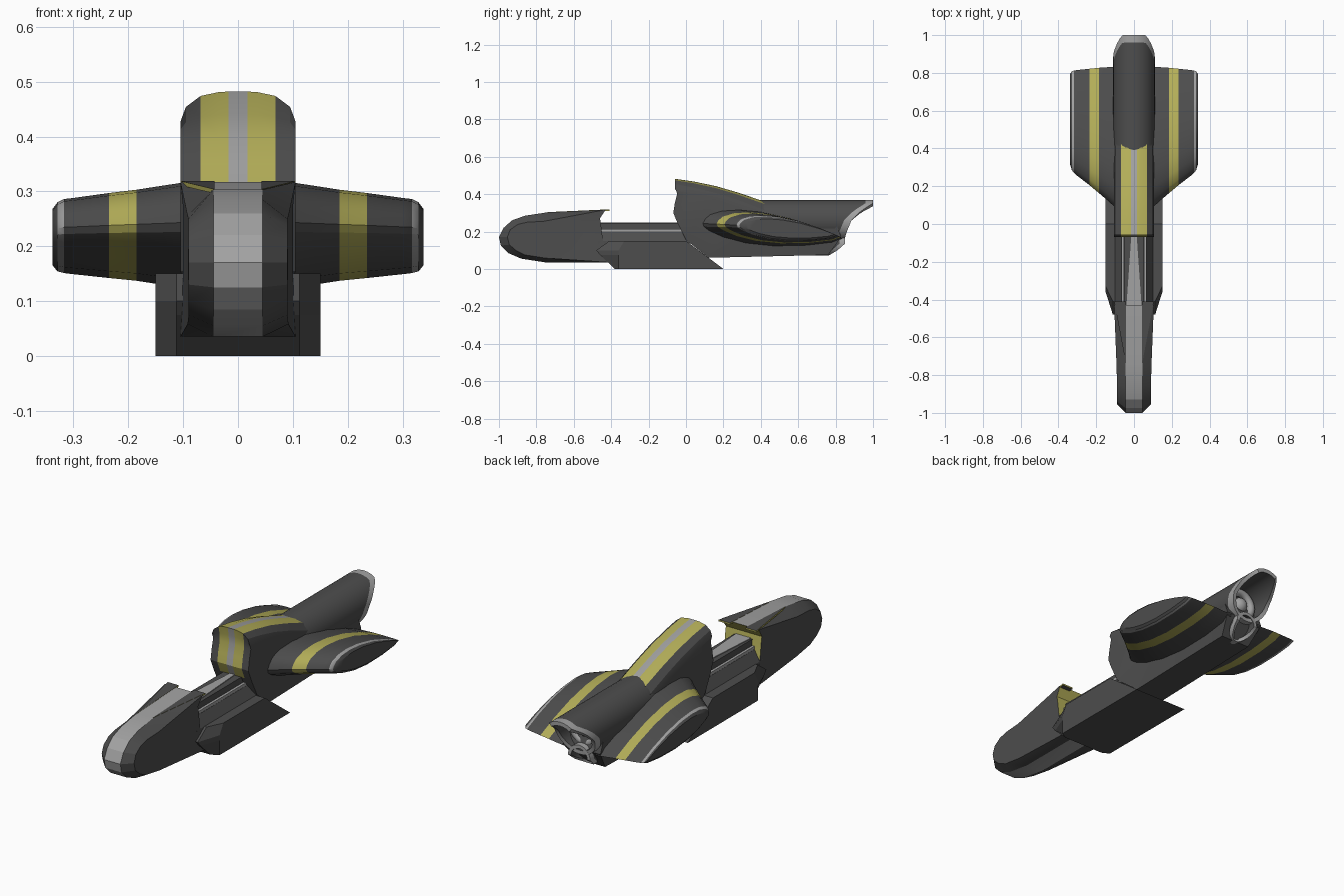
import bpy, bmesh
from math import sin, cos, pi

if "Cube" in bpy.data.objects:
    bpy.data.objects.remove(bpy.data.objects["Cube"])


def material(name, rgb):
    m = bpy.data.materials.new(name)
    m.diffuse_color = (*rgb, 1)
    m.use_nodes = True
    m.node_tree.nodes["Principled BSDF"].inputs["Base Color"].default_value = m.diffuse_color
    return m


DARK = material("dark_grey", (0.075, 0.075, 0.075))
LIGHT = material("light_grey", (0.36, 0.36, 0.36))
YELLOW = material("yellow", (0.46, 0.43, 0.1))
MATS = [DARK, LIGHT, YELLOW]


def loft(name, sections, paint=None, smooth=20):
    """Skin closed point loops, capping both ends; paint(section, point) picks a material."""
    bm = bmesh.new()
    rings = [[bm.verts.new(p) for p in s] for s in sections]
    n = len(rings[0])
    for i in range(len(rings) - 1):
        for j in range(n):
            k = (j + 1) % n
            f = bm.faces.new((rings[i][j], rings[i][k], rings[i + 1][k], rings[i + 1][j]))
            f.material_index = paint(i, j) if paint else 0
    bm.faces.new(rings[0])
    bm.faces.new(rings[-1])
    bmesh.ops.remove_doubles(bm, verts=bm.verts, dist=1e-5)
    bmesh.ops.triangulate(bm, faces=[f for f in bm.faces if len(f.verts) > 4])
    bmesh.ops.recalc_face_normals(bm, faces=bm.faces)
    me = bpy.data.meshes.new(name)
    bm.to_mesh(me)
    bm.free()
    for m in MATS:
        me.materials.append(m)
    ob = bpy.data.objects.new(name, me)
    bpy.context.collection.objects.link(ob)
    bpy.context.view_layer.objects.active = ob
    bpy.ops.object.select_all(action='DESELECT')
    ob.select_set(True)
    bpy.ops.object.shade_smooth_by_angle(angle=smooth * pi / 180)
    return ob


def mirrored(half):
    """Sections from outside to centre, repeated on the other side."""
    return half + [[(-x, y, z) for x, y, z in s] for s in reversed(half)]


def lerp_table(t, table):
    for (a, u), (b, v) in zip(table, table[1:]):
        if t <= b:
            return u + (v - u) * max(0, (t - a) / (b - a))
    return table[-1][1]


# nose: centre strip profile, and a smaller flank profile with the same point count
strip = [(-.43, .317), (-.74, .303), (-.86, .285), (-.93, .26), (-.975, .22), (-1, .17), (-.99, .125),
         (-.95, .085), (-.88, .055), (-.75, .035), (-.41, .035), (-.445, .16), (-.455, .24), (-.46, .27)]
flank = [(.105, -.43, .317), (.092, -.76, .255), (.09, -.85, .25), (.09, -.9, .238), (.09, -.94, .21),
         (.09, -.955, .17), (.09, -.945, .13), (.09, -.91, .1), (.09, -.86, .075), (.092, -.75, .058),
         (.105, -.41, .035), (.1, -.445, .16), (.1, -.455, .24), (.1, -.46, .27)]
loft("nose", mirrored([flank, [(.045, y, z) for y, z in strip]]),
     lambda i, j: 1 if i == 1 and j < 10 else 2 if j > 10 else 0)

# yellow triangles on the nose's rear upper corners
for s, side in ((1, "right"), (-1, "left")):
    tri = [(.043, -.74, .304), (.043, -.41, .319), (.105, -.41, .319)]
    loft("nose_flash_" + side, [[(s * x, y, z + d) for x, y, z in tri] for d in (0, -.008)],
         lambda i, j: 2)

# low side pods, one block under the spar
inner = [(-.48, .1), (-.41, .15), (0, .15), (.2, 0), (-.38, 0), (-.46, .075)]
outer = [(-.36, .1), (-.33, .15), (0, .15), (.2, 0), (-.36, 0), (-.36, .075)]
loft("side_pods", mirrored([[(.15, y, z) for y, z in outer], [(.112, y, z) for y, z in inner]]), smooth=5)

# middle spar with sloping shoulders
cross = [(.1, .05), (.1, .15), (.066, .2), (.05, .2), (.05, .245)]
cross += [(-x, z) for x, z in reversed(cross)]
loft("middle_spar", [[(x, y, z) for x, z in cross] for y in (-.47, .02)], smooth=5)


def slab(name, pts, z0, z1):
    loft(name, [[(x, y, z) for x, y in pts] for z in (z0, z1)], lambda i, j: 1, 5).data.polygons.foreach_set(
        "material_index", [1] * len(bpy.context.object.data.polygons))


slab("spar_top_strip", [(-.042, -.46), (.042, -.46), (.01, 0), (-.01, 0)], .24, .249)
for s, side in ((1, "right"), (-1, "left")):
    slab("spar_rail_" + side, [(s * .052, -.46), (s * .065, -.46), (s * .065, 0), (s * .052, 0)], .18, .215)

# rear body: striped hood, front face and keel from one side profile
body = [(-.058, .482), (.04, .468), (.16, .443), (.28, .408), (.42, .36), (.42, .26), (.8, .25), (.83, .17),
        (.76, .075), (.12, .06), (0, .155), (-.045, .245), (-.068, .3), (-.06, .35), (-.048, .4), (-.05, .44)]


def body_section(x, drop):
    pts = []
    for i, (y, z) in enumerate(body):
        if i < 5:
            z -= drop * (1 + .15 * i)
        elif i == 15:
            z -= drop * .5
        pts.append((x * (.78 if z < .12 else 1), y, z))
    return pts


def body_paint(i, j):
    if 4 <= j <= 10:
        return 0
    return (0, 0, 2, 2, 1, 2, 2, 0, 0)[i]


half = [body_section(x, d) for x, d in ((.105, .055), (.095, .028), (.068, .008), (.035, .001), (.017, 0))]
loft("rear_body", mirrored(half), body_paint)

# wings: teardrop section lofted from root to tip
foil = [(0, .62), (.015, .74), (.05, .86), (.14, .97), (.26, 1), (.42, .94), (.62, .77), (.83, .49), (1, .2),
        (.93, .1), (.75, .02), (.52, 0), (.32, .08), (.16, .24), (.05, .43), (.012, .53)]
stations = [(.08, .07, .833, .122, .319), (.14, .125, .83, .130, .31), (.185, .163, .827, .137, .303),
            (.235, .205, .822, .142, .297), (.3, .255, .815, .149, .288), (.317, .27, .812, .151, .286),
            (.329, .285, .808, .154, .28), (.338, .315, .795, .165, .268)]
for s, side in ((1, "right"), (-1, "left")):
    loft("wing_" + side,
         [[(s * x, a + u * (b - a), lo + w * (hi - lo)) for u, w in foil] for x, a, b, lo, hi in stations],
         lambda i, j: (0, 0, 2, 0, 0, 1, 0)[i], 25)


# exhaust tubes: open ends cut along a curve that depends on height
def tube(name, cz, R, r, y0, depth, ends, band):
    ang = [2 * pi * k / 32 for k in range(32)]

    def ring(rad, y=None, off=0):
        return [(rad * sin(a), (lerp_table(cz + R * cos(a), ends) - off) if y is None else y,
                 cz + rad * cos(a)) for a in ang]
    loft(name, [ring(R, y0), ring(R, off=band), ring(R), ring(r), ring(r * .9, depth)],
         lambda i, j: 1 if i in (1, 2) else 0, 30)


tube("exhaust_tube", .26, .11, .09, .38, .74,
     [(.15, .845), (.2, .86), (.26, .885), (.31, .935), (.352, 1), (.4, 1)], .04)
tube("lower_exhaust", .135, .062, .045, .55, .7, [(.07, .76), (.1, .81), (.135, .85), (.2, .85)], .03)

# nozzle ring and core inside the exhaust
bpy.ops.mesh.primitive_torus_add(location=(0, .8, .26), rotation=(pi / 2, 0, 0), major_radius=.065,
                                 minor_radius=.02, major_segments=32, minor_segments=8)
bpy.context.object.name = "nozzle_ring"
bpy.ops.object.shade_smooth()
bpy.context.object.data.materials.append(LIGHT)
bpy.ops.mesh.primitive_uv_sphere_add(segments=20, ring_count=10, radius=.04, location=(0, .79, .26))
bpy.context.object.name = "nozzle_core"
bpy.ops.object.shade_smooth()
bpy.context.object.data.materials.append(LIGHT)
